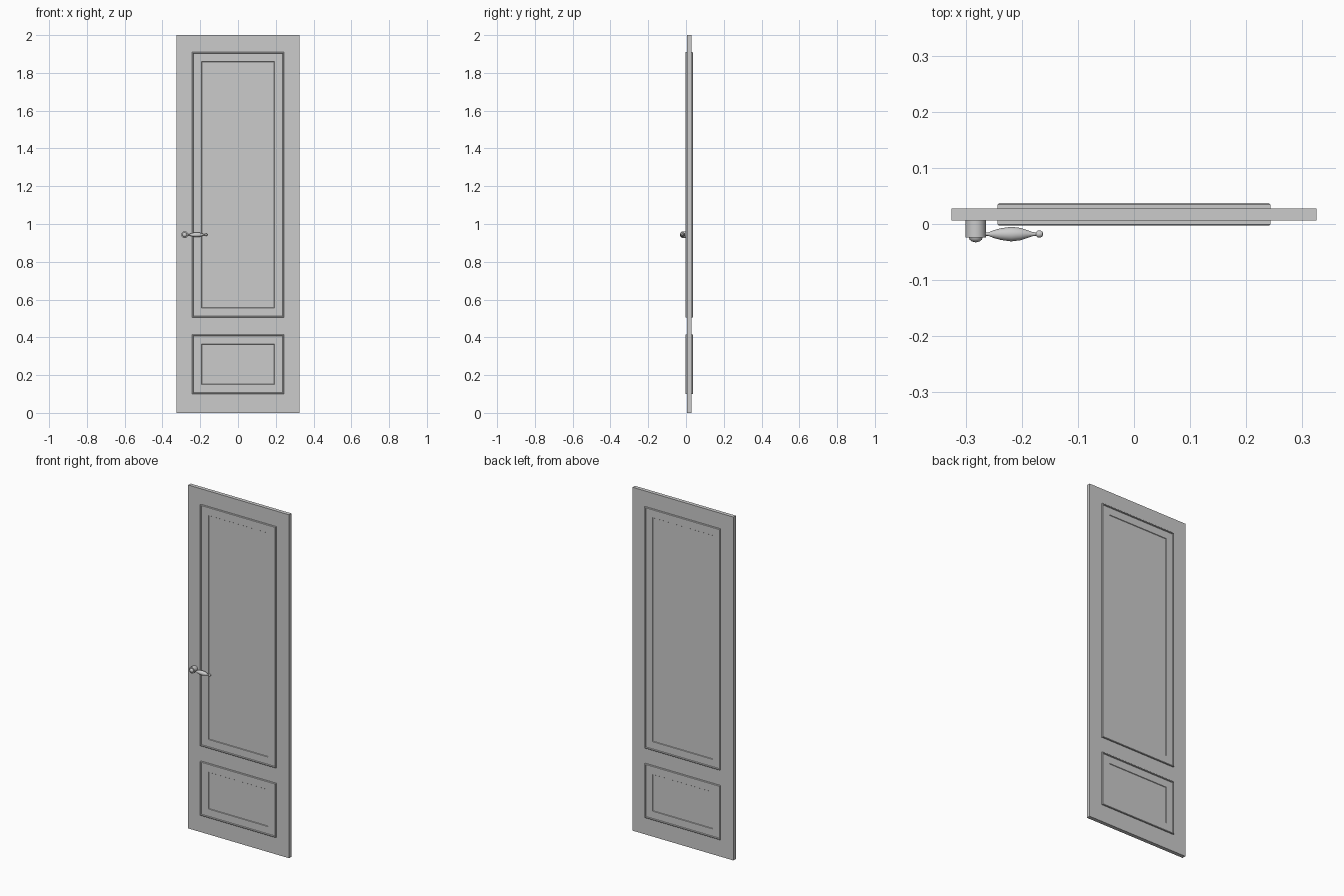
import bpy, bmesh, math
from mathutils import Matrix, Vector

cube = bpy.data.objects.get("Cube")
if cube:
    bpy.data.objects.remove(cube, do_unlink=True)

grey = bpy.data.materials.new("plain_grey")
grey.use_nodes = True
grey.diffuse_color = (0.6, 0.6, 0.6, 1)
grey.node_tree.nodes["Principled BSDF"].inputs["Base Color"].default_value = (0.6, 0.6, 0.6, 1)

FRONT, BACK = 0.006, 0.028


def finish(name, bm, smooth=False):
    bmesh.ops.recalc_face_normals(bm, faces=bm.faces)
    mesh = bpy.data.meshes.new(name)
    bm.to_mesh(mesh)
    bm.free()
    mesh.materials.append(grey)
    ob = bpy.data.objects.new(name, mesh)
    bpy.context.collection.objects.link(ob)
    if smooth:
        bpy.ops.object.select_all(action='DESELECT')
        ob.select_set(True)
        bpy.context.view_layer.objects.active = ob
        bpy.ops.object.shade_smooth_by_angle(angle=math.radians(40))
    return ob


def slab(name, x, y0, y1, z0, z1):
    bm = bmesh.new()
    size = Matrix.Diagonal((2 * x, y1 - y0, z1 - z0, 1))
    bmesh.ops.create_cube(bm, size=1, matrix=Matrix.Translation((0, (y0 + y1) / 2, (z0 + z1) / 2)) @ size)
    return finish(name, bm)


def moulding(name, x, z0, z1, face, out):
    """Nested rectangles (inset, height) bridged into a raised panel."""
    bm = bmesh.new()
    steps = [(0, 0), (0, .007), (.002, .009), (.006, .009), (.008, .004), (.05, .004), (.052, .001)]
    rings = []
    for inset, h in steps:
        a, b, c = x - inset, z0 + inset, z1 - inset
        rings.append([bm.verts.new((px, face + out * h, pz)) for px, pz in ((-a, b), (a, b), (a, c), (-a, c))])
    for r, s in zip(rings, rings[1:]):
        for i in range(4):
            j = (i + 1) % 4
            bm.faces.new((r[i], r[j], s[j], s[i]))
    bm.faces.new(rings[-1])
    return finish(name, bm)


def lathe(name, profile, origin, axis, steps=24):
    """Spin (distance, radius) points about an axis."""
    bm = bmesh.new()
    verts = [bm.verts.new((r, 0, d)) for d, r in profile]
    edges = [bm.edges.new(p) for p in zip(verts, verts[1:])]
    bmesh.ops.spin(bm, geom=verts + edges, cent=(0, 0, 0), axis=(0, 0, 1), angle=2 * math.pi, steps=steps)
    bmesh.ops.remove_doubles(bm, verts=bm.verts, dist=1e-5)
    turn = Vector((0, 0, 1)).rotation_difference(Vector(axis)).to_matrix().to_4x4()
    bmesh.ops.transform(bm, matrix=Matrix.Translation(origin) @ turn, verts=bm.verts)
    return finish(name, bm, True)


# Door leaf and the panels on both faces
slab("door_leaf", .325, FRONT, BACK, 0, 2)
for side, face, out in (("front", FRONT, -1), ("back", BACK, 1)):
    moulding("upper_panel_" + side, .243, .505, 1.91, face, out)
    moulding("lower_panel_" + side, .243, .1, .415, face, out)

# Handle: round base with a domed cap, and a turned lever
lathe("handle_base", [(0, .018), (.03, .018), (.03, .012), (.034, .011), (.037, .007), (.039, 0)],
      (-.282, FRONT, .943), (0, -1, 0))
lathe("handle_lever", [(0, .003), (.022, .003), (.032, .007), (.045, .0105), (.063, .013), (.08, .011),
                       (.092, .007), (.1, .004), (.107, .003), (.11, .006), (.115, .0065), (.119, .004), (.12, 0)],
      (-.282, -.018, .943), (1, 0, 0))
